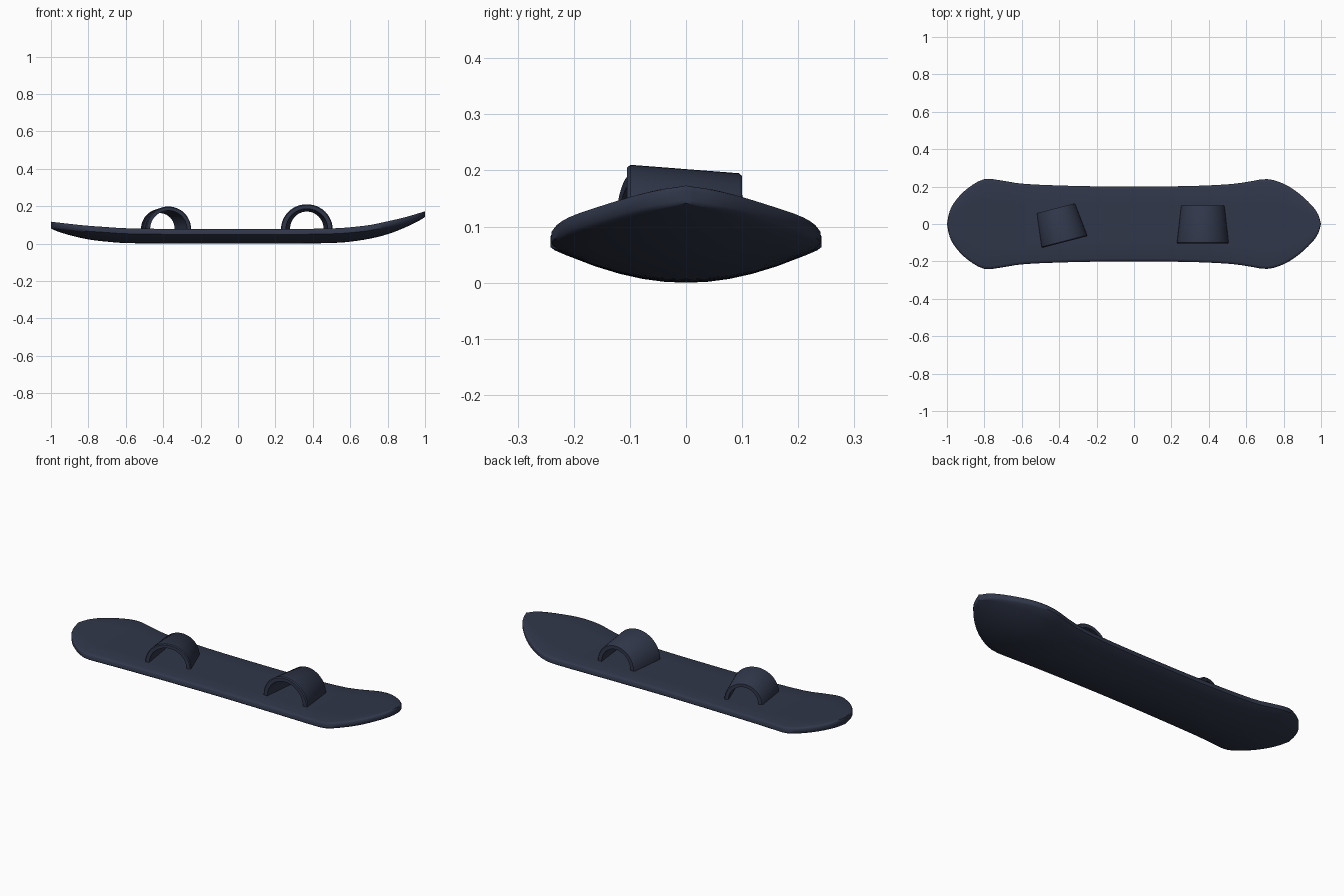
import bpy, bmesh, math
from mathutils import Matrix

if "Cube" in bpy.data.objects:
    bpy.data.objects.remove(bpy.data.objects["Cube"])

navy = bpy.data.materials.new("dark navy")
navy.diffuse_color = (0.030, 0.038, 0.068, 1)
navy.use_nodes = True
navy.node_tree.nodes["Principled BSDF"].inputs["Base Color"].default_value = navy.diffuse_color


def make_object(name, bm, angle):
    bmesh.ops.remove_doubles(bm, verts=bm.verts, dist=0.0004)
    bmesh.ops.recalc_face_normals(bm, faces=bm.faces)
    me = bpy.data.meshes.new(name)
    bm.to_mesh(me)
    bm.free()
    me.materials.append(navy)
    ob = bpy.data.objects.new(name, me)
    bpy.context.collection.objects.link(ob)
    bpy.ops.object.select_all(action='DESELECT')
    ob.select_set(True)
    bpy.context.view_layer.objects.active = ob
    bpy.ops.object.shade_smooth_by_angle(angle=math.radians(angle))
    return ob


def loft(bm, rings):
    """Skin closed rings of equal length and return the vertex rings."""
    vs = [[bm.verts.new(p) for p in r] for r in rings]
    n = len(vs[0])
    for a, b in zip(vs, vs[1:]):
        for i in range(n):
            bm.faces.new((a[i], a[(i + 1) % n], b[(i + 1) % n], b[i]))
    return vs


def catmull(keys, steps):
    out = []
    for i in range(len(keys) - 1):
        p = [keys[max(0, min(len(keys) - 1, i + k))] for k in (-1, 0, 1, 2)]
        for s in range(steps):
            t = s / steps
            out.append([0.5 * (2 * b + (c - a) * t + (2 * a - 5 * b + 4 * c - d) * t * t
                               + (3 * b - a - 3 * c + d) * t ** 3) for a, b, c, d in zip(*p)])
    return out + [list(keys[-1])]


# Board stations: x, half width, top height, bottom height on the centre line
STATIONS = [(-1, 0, .117, .080), (-.985, .07, .115, .073), (-.95, .13, .111, .060),
            (-.89, .19, .104, .042), (-.80, .240, .095, .022), (-.70, .231, .088, .010),
            (-.58, .214, .081, .002), (-.30, .203, .078, 0), (0, .200, .078, 0),
            (.30, .203, .078, 0), (.50, .212, .081, .003), (.60, .224, .087, .010),
            (.71, .240, .100, .027), (.80, .215, .119, .050), (.88, .165, .137, .080),
            (.95, .10, .157, .113), (.985, .05, .168, .132), (1, 0, .173, .142)]
EDGE = 0.035

rings = []
for x, w, top, bot in catmull(STATIONS, 3):
    e = min(EDGE, top - bot)
    r = min(0.008, w * 0.3)
    # half section from the top centre to the bottom centre
    half = [(0, top), (w * .5, top), (w - 2 * r, top), (w - .7 * r, top - .003),
            (w, top - .010), (w, top - e + .006), (w - r, top - e)]
    for u in (.8, .6, .4, .2, 0):
        half.append((u * (w - r), bot + (top - e - bot) * u * u))
    rings.append([(x, y, z) for y, z in half] + [(x, -y, z) for y, z in half[-2:0:-1]])
bm = bmesh.new()
loft(bm, rings)
make_object("board", bm, 50)


# Foot straps: tapered half-pipe arches, wider at the front
def strap(name, x, y, turn, scale):
    bm = bmesh.new()
    n = 24
    rings = []
    for i in range(n + 1):
        a = math.pi * i / n
        c, s = math.cos(a), math.sin(a)
        ring = []
        for py, r, h in ((-.105, .138, .133), (.10, .116, .118)):
            q = -1 if py < 0 else 1
            pts = [(r - .026, h - .024, 0), (r - .005, h - .005, 0), (r, h, .006)]
            if q > 0:
                pts.reverse()
            ring += [(rr * c, py - q * inset, hh * s) for rr, hh, inset in pts]
        rings.append(ring)
    # short sunk feet
    rings.insert(0, [(p[0], p[1], -.02) for p in rings[0]])
    rings.append([(p[0], p[1], -.02) for p in rings[-1]])
    vs = loft(bm, rings)
    bm.faces.new(vs[0])
    bm.faces.new(vs[-1])
    bm.transform(Matrix.Translation((x, y, .077)) @ Matrix.Rotation(math.radians(turn), 4, 'Z')
                 @ Matrix.Scale(scale, 4))
    make_object(name, bm, 40)


strap("right_foot_strap", .368, 0, 0, 1)
strap("left_foot_strap", -.395, -.004, 14.5, .91)
